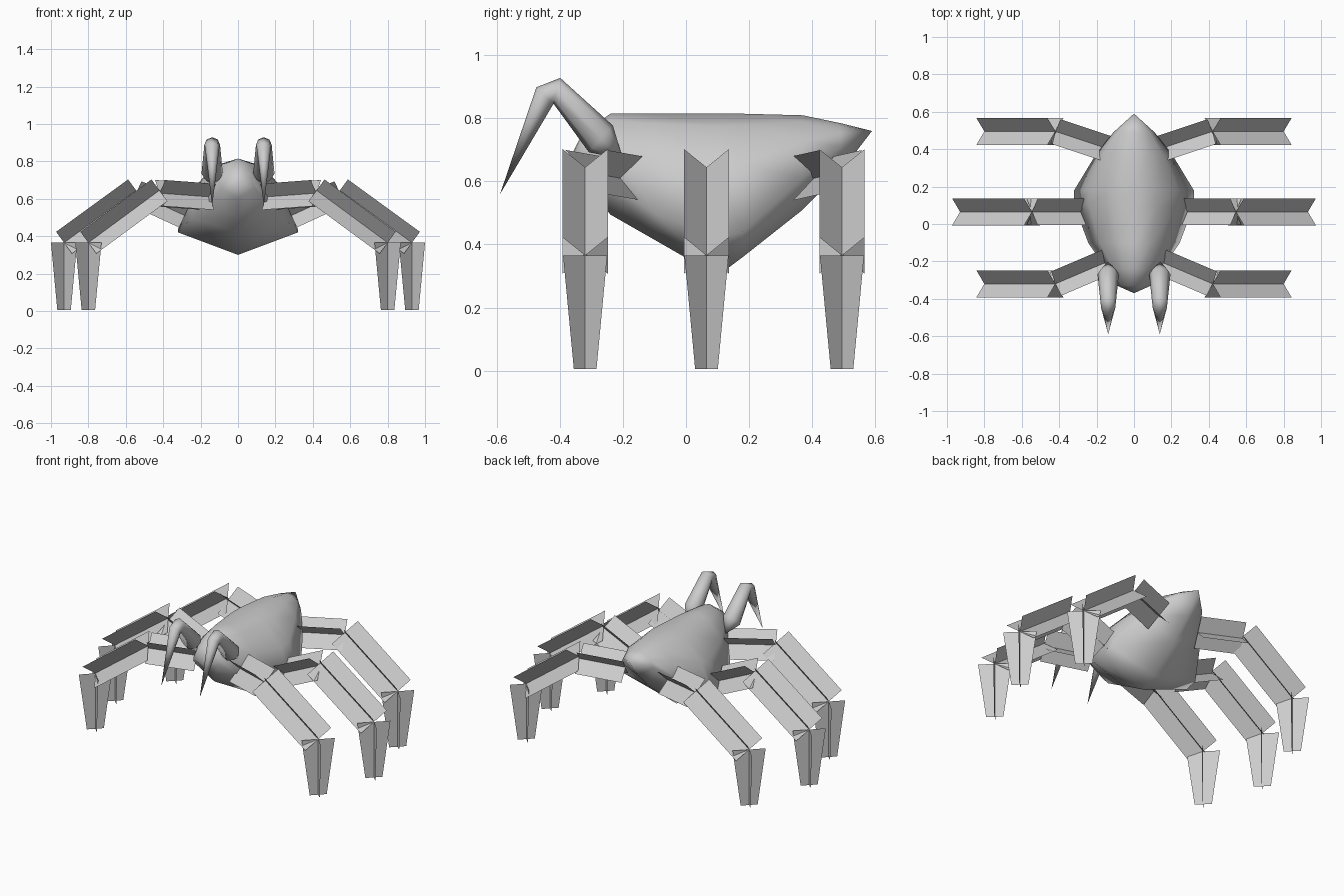
import bpy, bmesh, math
from mathutils import Vector

old = bpy.data.objects.get("Cube")
if old:
    bpy.data.objects.remove(old, do_unlink=True)

COLOR = (0.6, 0.6, 0.6, 1)
grey = bpy.data.materials.new("plain grey")
grey.use_nodes = True
grey.diffuse_color = COLOR
grey.node_tree.nodes["Principled BSDF"].inputs["Base Color"].default_value = COLOR


def finish(bm, name, smooth=False):
    mesh = bpy.data.meshes.new(name)
    for f in bm.faces:
        f.smooth = smooth
    bm.to_mesh(mesh)
    bm.free()
    mesh.materials.append(grey)
    obj = bpy.data.objects.new(name, mesh)
    bpy.context.collection.objects.link(obj)
    return obj


def loft(name, rings, start, end):
    """Skin a list of point rings and close both ends to a point."""
    bm = bmesh.new()
    loops = [[bm.verts.new(p) for p in ring] for ring in rings]
    n = len(loops[0])
    for a, b in zip(loops, loops[1:]):
        for i in range(n):
            j = (i + 1) % n
            bm.faces.new((a[i], a[j], b[j], b[i]))
    for tip, ring in ((start, loops[0]), (end, loops[-1])):
        v = bm.verts.new(tip)
        for i in range(n):
            bm.faces.new((v, ring[i], ring[(i + 1) % n]))
    bmesh.ops.recalc_face_normals(bm, faces=bm.faces)
    return finish(bm, name, True)


def crossed_blades(bm, p, q, r0, r1):
    """Two thin blades crossing in an X along the line p-q."""
    p, q = Vector(p), Vector(q)
    d = (q - p).normalized()
    side = Vector((0, 0, 1)).cross(d)
    side = side.normalized() if side.length > 0.1 else Vector((0, 1, 0))
    up = d.cross(side)
    for s in (1, -1):
        arm = side + up * s
        pts = (p - arm * r0, p + arm * r0, q + arm * r1, q - arm * r1)
        bm.faces.new([bm.verts.new(v) for v in pts])


# Body: y, half width, top z, widest z, bottom z
stations = [
    (-0.33, 0.09, 0.75, 0.66, 0.60),
    (-0.24, 0.15, 0.815, 0.59, 0.495),
    (-0.10, 0.245, 0.815, 0.50, 0.415),
    (0.10, 0.32, 0.815, 0.42, 0.30),
    (0.18, 0.32, 0.815, 0.44, 0.36),
    (0.37, 0.205, 0.81, 0.61, 0.51),
    (0.49, 0.11, 0.785, 0.71, 0.63),
]
rings = []
for y, w, top, mid, low in stations:
    h = top - mid
    half = [(0.38 * w, top - 0.1 * h), (0.75 * w, top - 0.42 * h), (w, mid)]
    ring = [(0, top)] + half + [(0, low)] + [(-x, z) for x, z in reversed(half)]
    rings.append([(x, y, z) for x, z in ring])
loft("body", rings, (0, -0.37, 0.67), (0, 0.59, 0.76))

# Bent horns: y, z, radius, tilt of the ring plane
bends = [(-0.27, 0.735, 0.057, 48), (-0.41, 0.888, 0.042, 75), (-0.448, 0.872, 0.038, 135)]
for side, label in ((1, "left"), (-1, "right")):
    rings = []
    for y, z, r, tilt in bends:
        t = math.radians(tilt)
        ring = []
        for i in range(8):
            a = math.tau * i / 8
            ring.append((side * 0.138 + r * math.sin(a),
                         y + r * math.cos(a) * math.cos(t),
                         z + r * math.cos(a) * math.sin(t)))
        rings.append(ring)
    loft(label + "_horn", rings, (side * 0.138, -0.2, 0.67), (side * 0.138, -0.59, 0.56))

# Legs: hip point, knee x, ankle x, leg y
legs = {
    "front": ((0.15, -0.205, 0.61), 0.42, 0.80, -0.32),
    "middle": ((0.285, 0.065, 0.51), 0.545, 0.93, 0.065),
    "back": ((0.15, 0.405, 0.61), 0.42, 0.80, 0.495),
}
for place, (hip, knee, ankle, y) in legs.items():
    for side, label in ((1, "left"), (-1, "right")):
        at = lambda x, z: (side * x, y, z)
        start = (side * hip[0], hip[1], hip[2])
        parts = {
            "hip": (start, at(knee, 0.63), 0.07, 0.07),
            "shin": (at(knee, 0.645), at(ankle, 0.365), 0.072, 0.072),
            "foot": (at(ankle, 0.365), at(ankle, 0.005), 0.07, 0.036),
        }
        for part, spec in parts.items():
            bm = bmesh.new()
            crossed_blades(bm, *spec)
            finish(bm, f"{place}_{label}_{part}")
